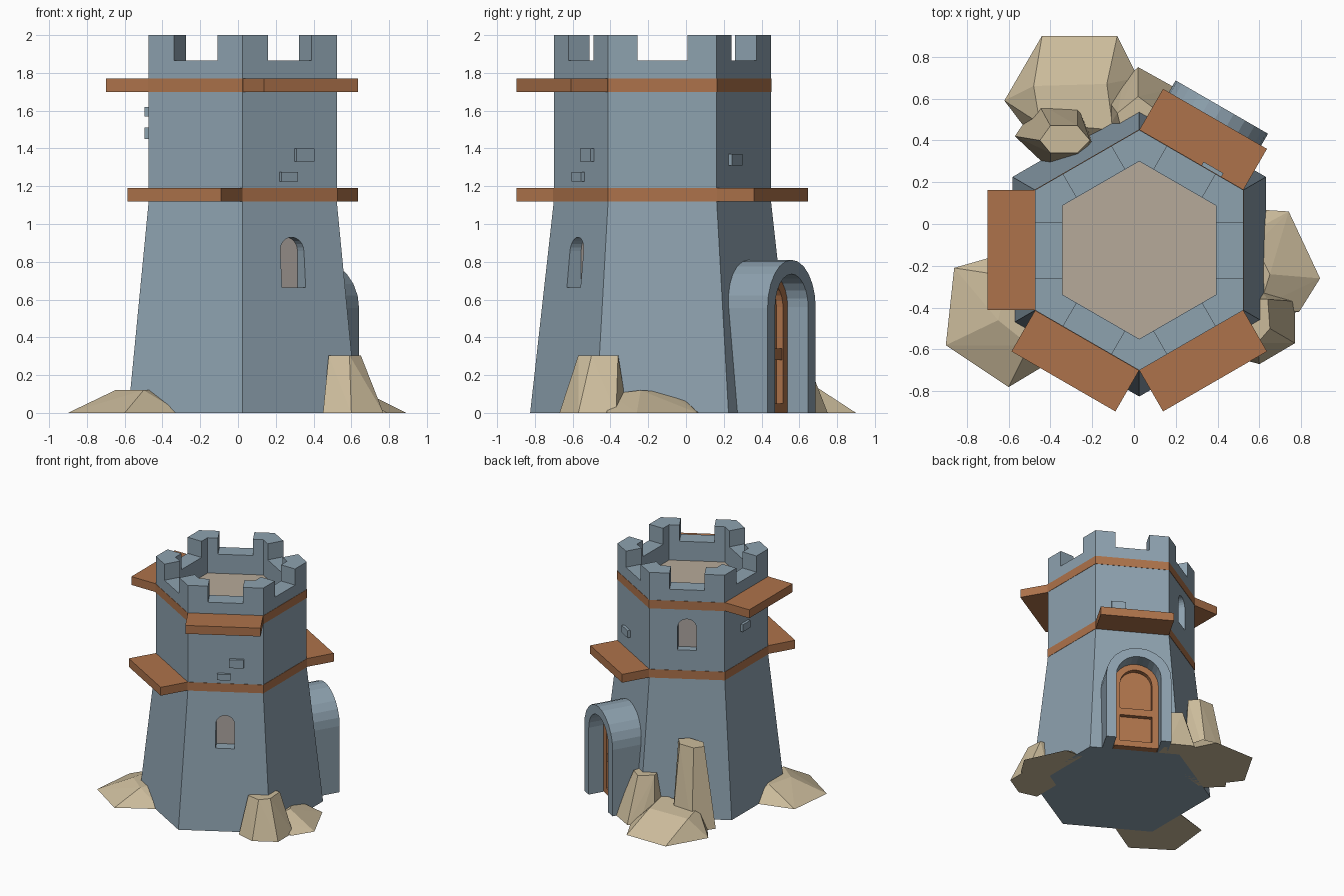
import bpy, bmesh
from math import cos, sin, pi, radians
from mathutils import Matrix

if "Cube" in bpy.data.objects:
    bpy.data.objects.remove(bpy.data.objects["Cube"])

CX, CY = 0.025, -0.125          # tower axis


def material(name, rgb):
    m = bpy.data.materials.new(name)
    m.diffuse_color = (*rgb, 1)
    m.use_nodes = True
    m.node_tree.nodes["Principled BSDF"].inputs["Base Color"].default_value = m.diffuse_color
    return m


STONE = material("stone", (0.27, 0.36, 0.43))
WOOD = material("wood", (0.42, 0.17, 0.07))
SAND = material("sandstone", (0.60, 0.50, 0.33))
PANE = material("pane", (0.42, 0.38, 0.35))
FLOOR = material("floor", (0.47, 0.40, 0.32))


def finish(name, bm, mat):
    bmesh.ops.recalc_face_normals(bm, faces=bm.faces)
    me = bpy.data.meshes.new(name)
    bm.to_mesh(me)
    bm.free()
    ob = bpy.data.objects.new(name, me)
    bpy.context.collection.objects.link(ob)
    if mat:
        me.materials.append(mat)
    return ob


def side(angle):
    """Frame of a tower side: x along the wall, y outwards, z up."""
    a = radians(angle)
    return Matrix(((sin(a), cos(a), 0, CX), (-cos(a), sin(a), 0, CY),
                   (0, 0, 1, 0), (0, 0, 0, 1)))


def add_prism(bm, outline, d0, d1, angle):
    """Extrude a (t, z) outline from distance d0 to d1 off the tower axis."""
    m = side(angle)
    vs = [bm.verts.new((t, d0, z)) for t, z in outline]
    ws = [bm.verts.new((t, d1, z)) for t, z in outline]
    n = len(vs)
    bm.faces.new(vs)
    bm.faces.new(ws[::-1])
    for i in range(n):
        bm.faces.new((vs[i], ws[i], ws[(i + 1) % n], vs[(i + 1) % n]))
    bmesh.ops.transform(bm, matrix=m, verts=vs + ws)


def prism(name, outline, d0, d1, angle, mat):
    bm = bmesh.new()
    add_prism(bm, outline, d0, d1, angle)
    return finish(name, bm, mat)


def rect(t0, t1, z0, z1):
    return [(t0, z0), (t1, z0), (t1, z1), (t0, z1)]


def arch(hw, z0, top, n=12):
    arc = [(hw * cos(pi * i / n), top - hw + hw * sin(pi * i / n)) for i in range(n + 1)]
    return [(hw, z0)] + arc + [(-hw, z0)]


def hex_lathe(name, profile, mat, closed=False):
    """Hexagonal rings through (radius, z) points; capped or closed on itself."""
    bm = bmesh.new()
    rings = [[bm.verts.new((CX + r * cos(pi / 2 + i * pi / 3),
                            CY + r * sin(pi / 2 + i * pi / 3), z)) for i in range(6)]
             for r, z in profile]
    pairs = list(zip(rings, rings[1:])) + ([(rings[-1], rings[0])] if closed else [])
    for a, b in pairs:
        for i in range(6):
            j = (i + 1) % 6
            bm.faces.new((a[i], a[j], b[j], b[i]))
    if not closed:
        bm.faces.new(rings[0])
        bm.faces.new(rings[-1])
    return finish(name, bm, mat)


# tower shell with a sunken roof
tower = hex_lathe("tower", [(0.70, 0), (0.575, 1.12), (0.575, 2.0), (0.425, 2.0), (0.425, 1.70)], STONE)
hex_lathe("roof_floor", [(0.424, 1.69), (0.424, 1.705)], FLOOR)

# cutter for battlement gaps and window recesses
LOW_WIN, HIGH_WIN = arch(0.072, 0.665, 0.93), arch(0.072, 1.36, 1.62)
bm = bmesh.new()
for k in range(6):
    add_prism(bm, rect(-0.133, 0.133, 1.865, 2.1), 0.33, 0.60, 60 * k)
add_prism(bm, LOW_WIN, 0.45, 0.70, 300)
add_prism(bm, HIGH_WIN, 0.43, 0.60, 120)
cutter = finish("cutter", bm, None)
cutter.hide_render = True
cutter.hide_viewport = True
cut = tower.modifiers.new("gaps", "BOOLEAN")
cut.object = cutter
cut.operation = "DIFFERENCE"
cut.solver = "EXACT"

# window panes
prism("low_window_pane", LOW_WIN, 0.44, 0.455, 300, PANE)
prism("high_window_pane", HIGH_WIN, 0.42, 0.435, 120, PANE)

# wooden belts and the ledges that project from them
for name, z in (("lower", 1.12), ("upper", 1.70)):
    hex_lathe(name + "_belt", [(0.578, z), (0.578, z + 0.07), (0.50, z + 0.07), (0.50, z)], WOOD, True)
for angle, z in ((240, 1.12), (60, 1.12), (180, 1.70), (300, 1.70)):
    prism("ledge", rect(-0.287, 0.287, z, z + 0.07), 0.49, 0.725, angle, WOOD)

# loose bricks
for angle, t, z0, z1, w in ((300, 0.10, 1.33, 1.40, 0.11), (300, 0.00, 1.225, 1.275, 0.10),
                            (60, 0.11, 1.31, 1.37, 0.11), (180, -0.07, 1.57, 1.62, 0.11),
                            (180, 0.03, 1.45, 1.51, 0.10)):
    if angle == 300:
        t = {1.33: 0.085, 1.225: -0.012}[z0] * -1
    prism("brick", rect(t - w / 2, t + w / 2, z0, z1), 0.47, 0.52, angle, STONE)

# doorway: stone arch, wooden frame, door leaf and crossbar
prism("door_arch", arch(0.255, 0, 0.81) + arch(0.175, 0, 0.735)[::-1], 0.47, 0.79, 60, STONE)
prism("door_frame", arch(0.176, 0, 0.736) + arch(0.125, 0.05, 0.685)[::-1], 0.54, 0.665, 60, WOOD)
prism("door_sill", rect(-0.17, 0.17, 0, 0.05), 0.54, 0.665, 60, WOOD)
prism("door_leaf", arch(0.13, 0.02, 0.69), 0.53, 0.625, 60, WOOD)
prism("door_crossbar", rect(-0.126, 0.126, 0.28, 0.34), 0.54, 0.66, 60, WOOD)


def rock(name, base, top):
    bm = bmesh.new()
    for x, y in base:
        bm.verts.new((x, y, 0))
    for p in top:
        bm.verts.new(p)
    hull = bmesh.ops.convex_hull(bm, input=bm.verts)
    bmesh.ops.delete(bm, geom=[v for v in bm.verts if not v.link_faces], context="VERTS")
    bmesh.ops.dissolve_limit(bm, angle_limit=0.03, verts=bm.verts, edges=bm.edges)
    finish(name, bm, SAND)


# rocks around the foot
rock("back_low_rock", [(-.44, .90), (-.08, .90), (.02, .70), (-.05, .40), (-.40, .30), (-.62, .59)],
     [(-.48, .66, .15), (-.13, .67, .15), (-.10, .45, .17), (-.45, .48, .17)])
rock("back_tall_rock", [(-.57, .42), (-.46, .58), (-.27, .57), (-.19, .38), (-.25, .27), (-.40, .26)],
     [(-.45, .40, .65), (-.40, .47, .65), (-.27, .47, .65), (-.21, .40, .65), (-.27, .34, .65), (-.40, .34, .65)])
rock("back_mid_rock", [(-.13, .60), (-.05, .69), (.02, .75), (.20, .65), (.15, .40), (-.13, .45)],
     [(-.08, .53, .36), (.02, .61, .36), (.10, .55, .36), (.07, .45, .36), (-.06, .45, .36)])
rock("left_rock", [(-.86, -.21), (-.90, -.58), (-.60, -.78), (-.30, -.60), (-.45, -.10), (-.58, -.13)],
     [(-.65, -.46, .12), (-.50, -.58, .12), (-.40, -.40, .12), (-.60, -.25, .12)])
rock("right_low_rock", [(.58, .07), (.74, .06), (.89, -.26), (.79, -.42), (.58, -.45)],
     [(.65, -.24, .12), (.63, .00, .06), (.58, -.10, .11), (.60, -.40, .10)])
rock("right_tall_rock", [(.45, -.63), (.60, -.67), (.77, -.57), (.77, -.37), (.60, -.31), (.45, -.40)],
     [(.48, -.55, .305), (.59, -.57, .305), (.65, -.50, .305), (.64, -.36, .305), (.50, -.355, .305)])
